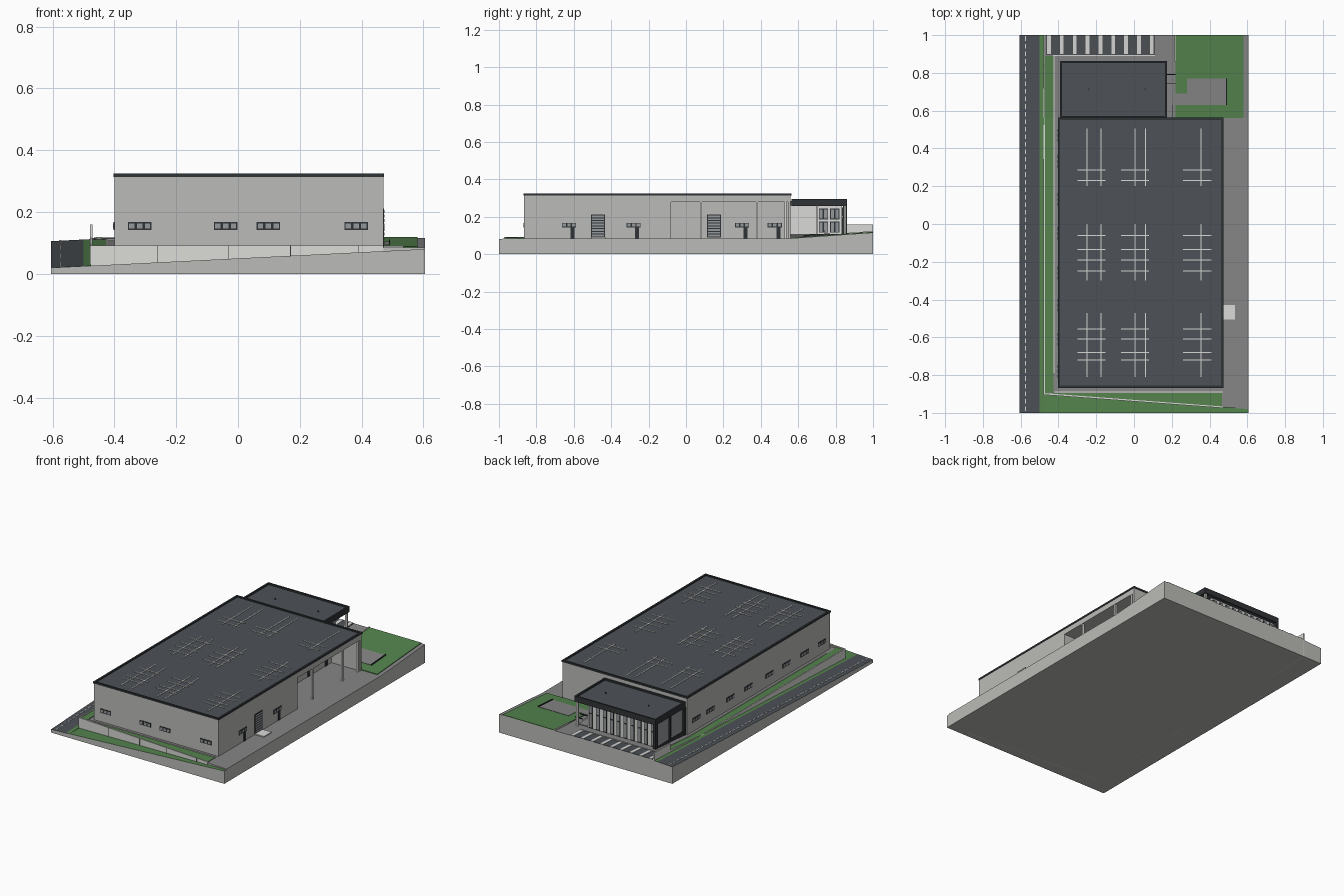
import bpy, bmesh

cube = bpy.data.objects.get("Cube")
if cube:
    bpy.data.objects.remove(cube, do_unlink=True)


def material(name, r, g, b):
    m = bpy.data.materials.new(name)
    m.use_nodes = True
    m.diffuse_color = (r, g, b, 1)
    m.node_tree.nodes["Principled BSDF"].inputs["Base Color"].default_value = (r, g, b, 1)
    return m


WALL = material("wall grey", .50, .50, .48)
WHITE = material("pale concrete", .70, .70, .68)
PAVE = material("paving grey", .24, .24, .24)
ROOF = material("roof slate", .075, .084, .095)
TRIM = material("dark trim", .03, .033, .037)
GRASS = material("grass green", .09, .23, .075)
GLASS = material("window grey", .30, .32, .33)


def finish(name, bm, mats):
    bmesh.ops.recalc_face_normals(bm, faces=bm.faces)
    me = bpy.data.meshes.new(name)
    bm.to_mesh(me)
    bm.free()
    for m in mats:
        me.materials.append(m)
    ob = bpy.data.objects.new(name, me)
    bpy.context.collection.objects.link(ob)
    return ob


def add_prism(bm, outline, top, bottom):
    """Extruded outline; top and bottom are heights or functions of x, y."""
    at = lambda h, x, y: h(x, y) if callable(h) else h
    lo = [bm.verts.new((x, y, at(bottom, x, y))) for x, y in outline]
    hi = [bm.verts.new((x, y, at(top, x, y))) for x, y in outline]
    bm.faces.new(lo)
    cap = bm.faces.new(hi)
    n = len(outline)
    for i in range(n):
        j = (i + 1) % n
        bm.faces.new((lo[i], lo[j], hi[j], hi[i]))
    return cap


def rect(x0, x1, y0, y1):
    return [(x0, y0), (x1, y0), (x1, y1), (x0, y1)]


def prism(name, outline, top, bottom, side, cap=None):
    bm = bmesh.new()
    face = add_prism(bm, outline, top, bottom)
    if cap:
        face.material_index = 1
    return finish(name, bm, [side, cap] if cap else [side])


def boxes(name, items, mat):
    """One object from many (x0, x1, y0, y1, bottom, top) blocks."""
    bm = bmesh.new()
    for x0, x1, y0, y1, bottom, top in items:
        add_prism(bm, rect(x0, x1, y0, y1), top, bottom)
    return finish(name, bm, [mat])


def rim(x0, x1, y0, y1, w, bottom, top):
    return [(x0, x1, y0, y0 + w, bottom, top), (x0, x1, y1 - w, y1, bottom, top),
            (x0, x0 + w, y0 + w, y1 - w, bottom, top), (x1 - w, x1, y0 + w, y1 - w, bottom, top)]


# Ground heights: sloping road, level yard, rising rear
DECK = .085
road_z = lambda x, y: .02 + .05 * (x + .605) + .043 * (y + 1)
front_z = lambda x, y: .02 + .05 * (x + .605)
rear_z = lambda x, y: DECK + max(0, y - .56) * .07
lift = lambda h, d: (lambda x, y: h(x, y) + d)

# Site
prism("road", rect(-.605, -.5, -1, 1), road_z, 0, WALL, ROOF)
prism("road_verge", rect(-.5, -.475, -1, 1), road_z, 0, WALL, GRASS)
prism("front_verge", [(-.5, -1), (.605, -1), (.605, -.98), (.47, -.97), (-.475, -.9), (-.5, -.9)],
      front_z, 0, WALL, GRASS)
prism("yard", [(-.475, -.9), (.47, -.97), (.605, -.98), (.605, .56), (-.475, .56)], DECK, 0, WALL, PAVE)
prism("rear_yard", rect(-.475, .605, .56, 1), rear_z, 0, WALL, PAVE)

bm = bmesh.new()
for i in range(50):
    y = -.99 + i * .04
    add_prism(bm, rect(-.578, -.572, y, y + .024), lift(road_z, .002), road_z)
finish("road_dashes", bm, [WHITE])

# Lawns and paths
prism("side_lawn", rect(-.47, -.425, -.895, .56), DECK + .003, DECK, GRASS)
prism("side_lawn_rear", rect(-.47, -.425, .56, .89), lift(rear_z, .003), rear_z, GRASS)
prism("front_lawn", [(-.425, -.9), (.465, -.966), (.465, -.895), (-.425, -.895)], DECK + .003, DECK, GRASS)
prism("rear_lawn", rect(.22, .58, .56, 1), lift(rear_z, .004), rear_z, GRASS)
prism("terrace", rect(.28, .49, .63, .77), lift(rear_z, .006), rear_z, PAVE)
prism("terrace_path", rect(.2, .28, .63, .69), lift(rear_z, .006), rear_z, PAVE)
prism("terrace_edge", rect(.488, .492, .63, .77), lift(rear_z, .012), rear_z, TRIM)

# Retaining walls and kerbs
wall_y = lambda x: -.9 - .074 * (x + .475)
prism("front_retaining_wall", [(-.479, -.904), (.47, -.974), (.47, -.966), (-.471, -.896)], DECK + .007, 0, WHITE)
boxes("side_retaining_wall", [(-.479, -.471, -.904, .56, 0, DECK + .007)], WHITE)
prism("side_wall_rear", rect(-.479, -.471, .56, .86), lift(rear_z, .012), 0, WHITE)
boxes("rear_screen_wall", [(-.479, -.471, .84, 1, 0, .16)], WHITE)
boxes("wall_joints", [(x - .001, x + .001, wall_y(x) - .006, wall_y(x), .03, DECK + .007)
                      for x in (-.26, -.03, .17, .39)], TRIM)
boxes("kerbs", [(-.427, -.421, -.79, .56, DECK, DECK + .006),
                (-.42, .47, -.893, -.888, DECK, DECK + .006)], WHITE)
prism("side_kerb_rear", rect(-.427, -.421, .56, .89), lift(rear_z, .006), rear_z, WHITE)
prism("lawn_kerb", rect(.214, .22, .86, 1), lift(rear_z, .008), rear_z, WHITE)

# Parking bays
prism("parking", rect(-.465, .11, .895, 1), lift(rear_z, .002), rear_z, ROOF)
bm = bmesh.new()
for i in range(9):
    x = -.46 + i * .068
    add_prism(bm, rect(x, x + .02, .9, 1), lift(rear_z, .004), rear_z)
add_prism(bm, rect(-.43, .11, .89, .896), lift(rear_z, .005), rear_z)
finish("bay_stripes", bm, [WHITE])

# Main hall with a covered loading bay cut from its side
W, E, S, N = -.4, .47, -.865, .56
BAY_S, BAY_X = -.08, .27
prism("hall_walls", [(W, S), (E, S), (E, BAY_S), (BAY_X, BAY_S), (BAY_X, .545), (E, .545), (E, N), (W, N)],
      .28, .08, WALL)
boxes("hall_upper_walls", [(W, E, S, N, .28, .316)], WALL)
boxes("bay_columns", [(E - .014, E - .002, y - .006, y + .006, DECK, .28) for y in (.08, .38, .532)], WHITE)
boxes("hall_roof", [(W, E, S, N, .314, .318)], ROOF)
boxes("hall_roof_edge", rim(W - .003, E + .003, S - .003, N + .003, .012, .314, .325), TRIM)

# Rooflight grids
grid = []
for x0, lines in ((-.3, (-.25, -.175)), (-.07, (.005, .06)), (.26, (.355,))):
    for y0, y1, rows in ((.2, .505, (.23, .285)), (-.3, 0, (-.25, -.19, -.135, -.06)),
                         (-.81, -.47, (-.72, -.68, -.61, -.555))):
        grid += [(x - .0025, x + .0025, y0, y1, .317, .321) for x in lines]
        grid += [(x0, x0 + .15, y - .0025, y + .0025, .317, .321) for y in rows]
boxes("rooflight_grids", grid, WHITE)

# Windows and doors: dark plates with inset-looking panes
frames, panes, slats = [], [], []


def plate(store, side, at, u0, u1, z0, z1, t):
    if side == "x":
        store.append((at - t, at + t, u0, u1, z0, z1))
    else:
        store.append((u0, u1, at - t, at + t, z0, z1))


def window(side, at, mid, z=.155, w=.076, h=.026, count=3):
    plate(frames, side, at, mid - w / 2, mid + w / 2, z - h / 2, z + h / 2, .003)
    step = w / count
    for i in range(count):
        u = mid - w / 2 + i * step
        plate(panes, side, at, u + .004, u + step - .004, z - h / 2 + .005, z + h / 2 - .005, .004)


def shutter(at, mid):
    plate(frames, "x", at, mid - .038, mid + .038, DECK + .005, .212, .003)
    for i in range(8):
        z = DECK + .011 + i * .0145
        plate(slats, "x", at, mid - .032, mid + .032, z, z + .009, .004)


for x in (-.318, -.04, .098, .382):
    window("y", S, x)
for y in (.47, .33, .13, -.05, -.26, -.43, -.61, -.78):
    window("x", W, y)
for at, doors, wins in ((E, (-.47,), (-.625, -.28)), (BAY_X, (.15,), (.3, .475))):
    for y in doors:
        shutter(at, y)
    for y in wins:
        window("x", at, y)
        plate(frames, "x", at, y + .008, y + .03, DECK, .146, .003)
boxes("loading_step", [(E, .535, -.505, -.43, DECK, DECK + .006)], WHITE)

# Annex: glazed office under a flat roof with a side porch
AX0, AX1, AY = -.38, .1, .835
boxes("annex_walls", [(AX0, AX1, N, AY, .08, .262)], WHITE)
boxes("annex_roof", [(-.39, .172, N, .86, .26, .284)], ROOF)
boxes("annex_fascia", rim(-.392, .175, N + .003, .862, .01, .258, .294), TRIM)
boxes("annex_end_frame", [(-.392, -.372, .84, .862, .08, .26), (-.392, -.378, N, .582, .08, .26),
                          (-.39, -.378, N, .86, .08, .112), (-.388, -.378, .705, .715, .08, .26)], TRIM)
boxes("porch_columns", [(.155, .168, y - .006, y + .006, .08, .26) for y in (.70, .85)], WHITE)
boxes("porch_steps", [(AX1, .17 + i * .017, N, .83 - i * .02, .08, .108 - i * .005) for i in range(3)], PAVE)
boxes("porch_rails", [(.17, .22, y, y + .004, .12, .126) for y in (.74, .79)], TRIM)

for i in range(10):
    x = AX0 + .024 + i * .048
    plate(frames, "y", AY, x - .013, x + .013, .106, .252, .003)
    plate(panes, "y", AY, x - .009, x + .009, .112, .196, .004)
    plate(panes, "y", AY, x - .009, x + .009, .204, .246, .004)
for y in (.735, .795):
    for z in (.145, .215):
        window("x", AX1, y, z, .05, .06, 2)
for y in (.64, .775):
    plate(panes, "x", AX0, y - .05, y + .05, .12, .25, .003)

boxes("window_frames", frames, TRIM)
boxes("window_panes", panes, GLASS)
boxes("shutter_slats", slats, GLASS)

# Fence along the rear edge of the site wall
boxes("roof_vents", [(x - .004, x + .004, .71, .718, .284, .29) for x in (-.24, .06)], TRIM)
